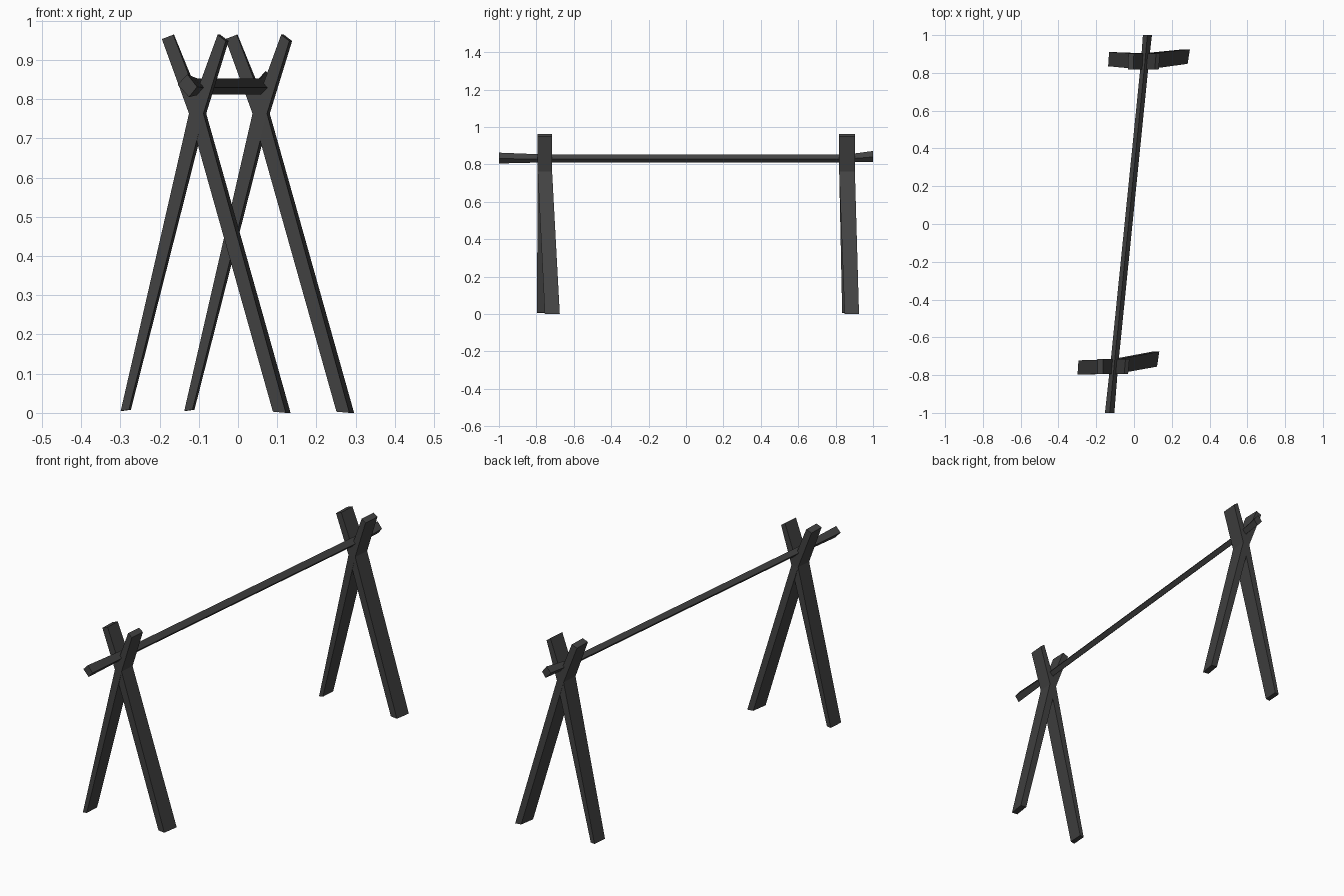
import bpy, bmesh

if "Cube" in bpy.data.objects:
    bpy.data.objects.remove(bpy.data.objects["Cube"])

mat = bpy.data.materials.new("dark_timber")
mat.diffuse_color = (0.055, 0.055, 0.055, 1)
mat.use_nodes = True
mat.node_tree.nodes["Principled BSDF"].inputs["Base Color"].default_value = mat.diffuse_color


def loft(name, rings):
    """Flat-faced beam through a list of four-cornered rings, capped at both ends."""
    bm = bmesh.new()
    rows = [[bm.verts.new(p) for p in ring] for ring in rings]
    for a, b in zip(rows, rows[1:]):
        for i in range(4):
            j = (i + 1) % 4
            bm.faces.new((a[i], a[j], b[j], b[i]))
    bm.faces.new(rows[0])
    bm.faces.new(rows[-1])
    bmesh.ops.recalc_face_normals(bm, faces=bm.faces)
    mesh = bpy.data.meshes.new(name)
    bm.to_mesh(mesh)
    bm.free()
    mesh.materials.append(mat)
    obj = bpy.data.objects.new(name, mesh)
    bpy.context.collection.objects.link(obj)


def ring(x0, x1, z0, z1, y, skew):
    """Plank section: left/right x and z, front/back y, back edge skewed in x."""
    return [(x0, y[0], z0), (x1 - skew, y[0], z1),
            (x1, y[1], z1), (x0 + skew, y[1], z0)]


# Crossed legs: each bends slightly where the pair meets
frames = [
    ("front", 0.0, (-0.797, -0.722), (-0.755, -0.675), (-0.793, -0.716)),
    ("back", 0.162, (0.835, 0.910), (0.848, 0.925), (0.819, 0.903)),
]
for label, dx, y_left, y_right, y_top in frames:
    joint = ring(dx - 0.125, dx - 0.081, 0.763, 0.763, y_top, 0.007)
    loft(label + "_right_leg", [
        ring(dx + 0.089, dx + 0.134, 0.003, 0.0, y_right, 0.012),
        joint,
        ring(dx - 0.194, dx - 0.163, 0.953, 0.964, y_top, 0.002)])
    loft(label + "_left_leg", [
        ring(dx - 0.299, dx - 0.273, 0.005, 0.008, y_left, 0.005),
        joint,
        ring(dx - 0.052, dx - 0.024, 0.964, 0.948, y_top, 0.007)])


def diamond(x, y, z, rx, rz):
    return [(x - rx, y, z + 0.003), (x, y, z + rz),
            (x + rx, y, z - 0.003), (x + 0.004, y, z - rz)]


# Ridge pole with slightly flared ends beyond the frames
loft("ridge_pole", [
    diamond(-0.129, -1.0, 0.834, 0.025, 0.029),
    diamond(-0.105, -0.75, 0.832, 0.021, 0.021),
    diamond(0.058, 0.86, 0.832, 0.021, 0.021),
    diamond(0.071, 1.0, 0.843, 0.024, 0.029)])
